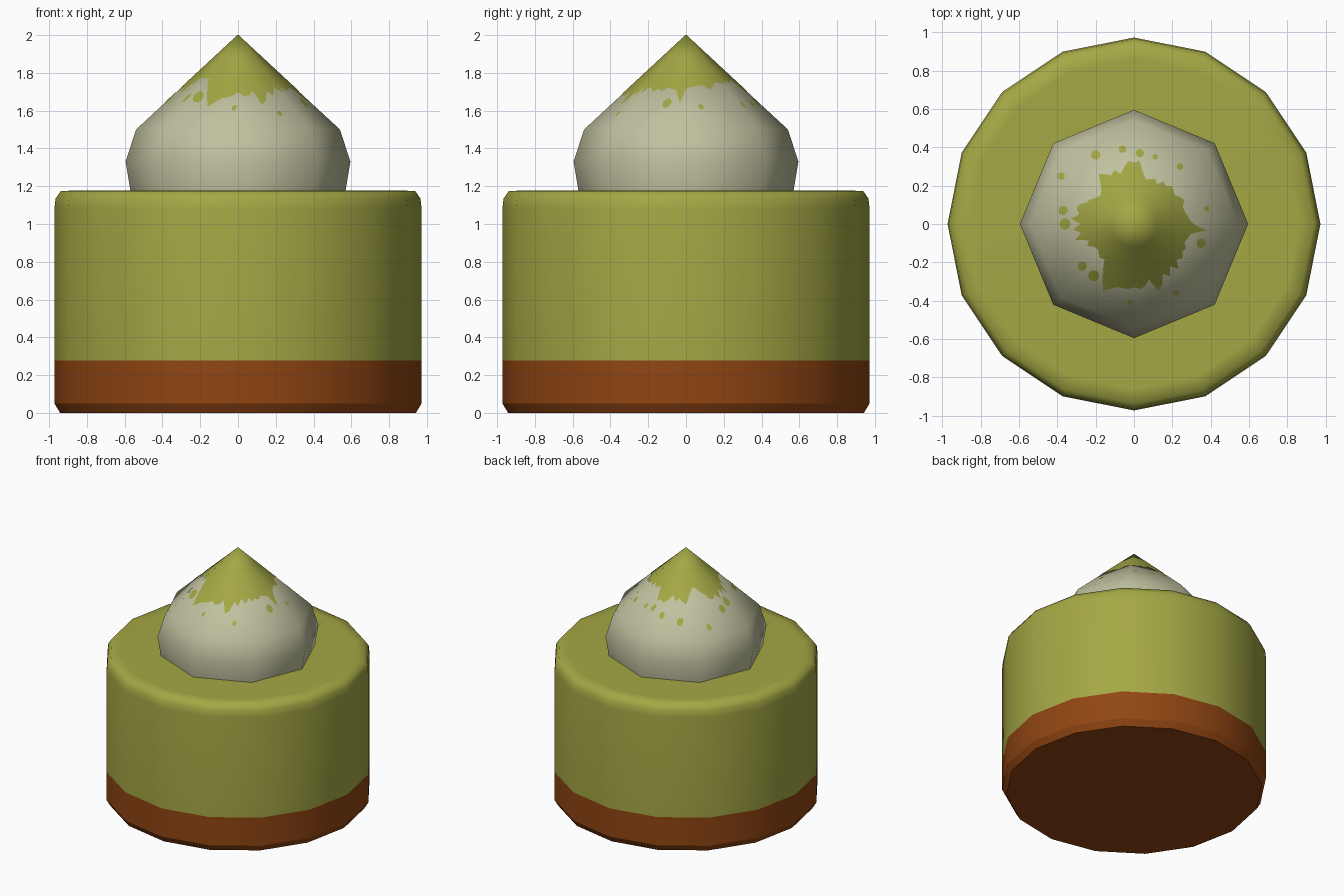
import bpy, bmesh, math
from math import cos, sin, pi, radians

if "Cube" in bpy.data.objects:
    bpy.data.objects.remove(bpy.data.objects["Cube"])


def material(name, rgb):
    m = bpy.data.materials.new(name)
    m.diffuse_color = (*rgb, 1)
    m.use_nodes = True
    m.node_tree.nodes["Principled BSDF"].inputs["Base Color"].default_value = m.diffuse_color
    return m


GREEN = material("olive green", (0.37, 0.39, 0.058))
BROWN = material("crust brown", (0.28, 0.06, 0.006))
CREAM = material("cream", (0.53, 0.53, 0.35))


def finish(name, bm, mats):
    me = bpy.data.meshes.new(name)
    bm.to_mesh(me)
    bm.free()
    for m in mats:
        me.materials.append(m)
    ob = bpy.data.objects.new(name, me)
    bpy.context.collection.objects.link(ob)
    return ob


def lathe(profile, sides, cap_bottom=False, cap_top=False):
    """Spin a (radius, height) profile; radius 0 at the end makes a tip."""
    bm = bmesh.new()
    rings = []
    for r, z in profile:
        n = sides if r > 0 else 1
        rings.append([bm.verts.new((r * cos(2 * pi * i / sides), r * sin(2 * pi * i / sides), z))
                      for i in range(n)])
    for a, b in zip(rings, rings[1:]):
        for i in range(sides):
            j = (i + 1) % sides
            if len(b) == 1:
                bm.faces.new((a[i], a[j], b[0]))
            else:
                bm.faces.new((a[i], a[j], b[j], b[i]))
    if cap_bottom:
        bm.faces.new(rings[0][::-1])
    if cap_top:
        bm.faces.new(rings[-1])
    for f in bm.faces:
        f.smooth = True
    return bm


# Cake body: brown crust band below, green above, rounded top rim
bm = lathe([(0.942, 0), (0.972, 0.05), (0.972, 0.277), (0.972, 1.08),
            (0.966, 1.135), (0.938, 1.175), (0.86, 1.177)], 16, True, True)
for f in bm.faces:
    f.material_index = 1 if f.calc_center_median().z < 0.277 else 0
for e in bm.edges:
    z0, z1 = (v.co.z for v in e.verts)
    if abs(z0 - z1) < 1e-4 and z0 < 0.06:
        e.smooth = False
finish("cake_body", bm, [GREEN, BROWN])

# Cream dollop: eight sided with a pointed tip
TIP, SHOULDER_Z, SHOULDER_R = 2.0, 1.5, 0.54
bm = lathe([(0.565, 1.15), (0.595, 1.33), (SHOULDER_R, SHOULDER_Z), (0, TIP)], 8)
finish("cream_dollop", bm, [CREAM])


def on_cone(x, y):
    """Point just above the eight sided cone of the dollop."""
    r, a = math.hypot(x, y), math.atan2(y, x) % (pi / 4) - pi / 8
    d = r * cos(a) / cos(pi / 8)
    return (x, y, TIP - d * (TIP - SHOULDER_Z) / SHOULDER_R + 0.003)


# Green topping: splashed outline (radius every 5 degrees) and loose drops
OUTLINE = [.31, .29, .28, .27, .27, .29, .28, .26, .27, .28, .26, .27,
           .24, .26, .25, .24, .27, .33, .32, .33, .30, .27, .30, .28,
           .30, .32, .27, .24, .23, .24, .26, .27, .30, .31, .29, .33,
           .28, .32, .28, .32, .25, .27, .24, .23, .24, .25, .24, .28,
           .33, .38, .36, .34, .34, .34, .33, .34, .33, .30, .37, .35,
           .30, .33, .29, .33, .29, .31, .29, .30, .28, .29, .30, .38]
DROPS = [(-.38, .25, .02), (-.2, .36, .025), (-.06, .39, .02), (.03, .37, .022),
         (.11, .35, .015), (-.36, .0, .03), (-.37, .07, .025), (-.27, -.22, .025),
         (-.21, -.27, .03), (-.02, -.41, .015), (.22, -.36, .015), (.35, -.1, .025),
         (.38, .08, .015), (.24, .3, .018)]
bm = bmesh.new()
rim = [bm.verts.new(on_cone(r * cos(radians(5 * i)), r * sin(radians(5 * i))))
       for i, r in enumerate(OUTLINE)]
mid = [bm.verts.new(on_cone(.12 * cos(radians(5 * i)), .12 * sin(radians(5 * i))))
       for i in range(72)]
tip = bm.verts.new(on_cone(0, 0))
for i in range(72):
    j = (i + 1) % 72
    bm.faces.new((mid[i], rim[i], rim[j], mid[j]))
    bm.faces.new((tip, mid[i], mid[j]))
for x, y, r in DROPS:
    c = bm.verts.new(on_cone(x, y))
    ring = [bm.verts.new(on_cone(x + r * cos(k * pi / 4), y + r * sin(k * pi / 4)))
            for k in range(8)]
    for k in range(8):
        bm.faces.new((c, ring[k], ring[(k + 1) % 8]))
for f in bm.faces:
    f.smooth = True
topping = finish("green_topping", bm, [GREEN])

# Round normals so the topping shades as softly as the dollop
normals = []
for v in topping.data.vertices:
    x, y, _ = v.co
    r = math.hypot(x, y) or 1
    k = min(r / 0.12, 1) * 0.69
    normals.append((k * x / r, k * y / r, math.sqrt(1 - k * k)))
topping.data.normals_split_custom_set_from_vertices(normals)
